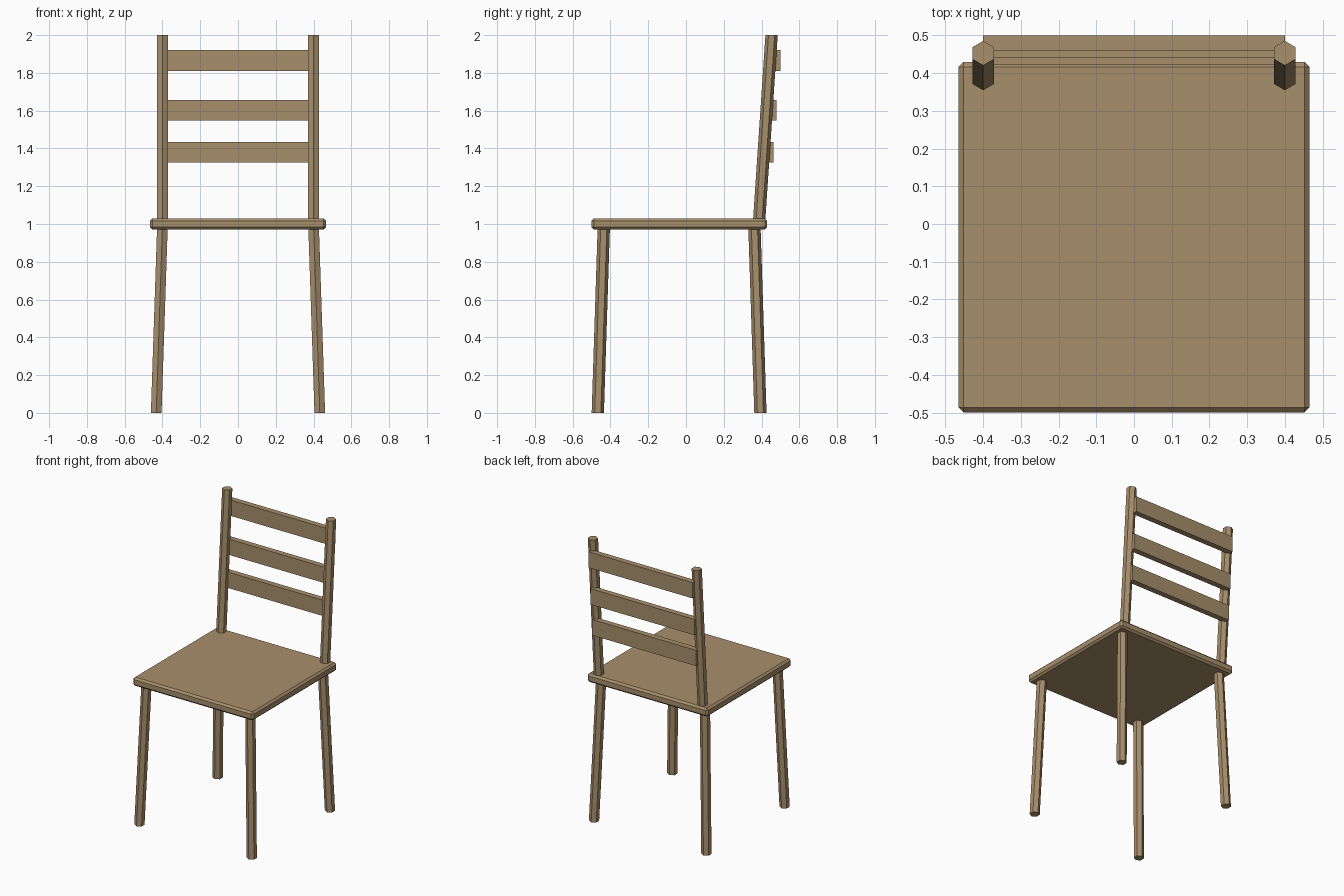
import bpy, bmesh, math

if "Cube" in bpy.data.objects:
    bpy.data.objects.remove(bpy.data.objects["Cube"])

wood = bpy.data.materials.new("light brown wood")
wood.diffuse_color = (0.39, 0.275, 0.148, 1)
wood.use_nodes = True
wood.node_tree.nodes["Principled BSDF"].inputs["Base Color"].default_value = wood.diffuse_color


def finish(name, bm):
    bmesh.ops.recalc_face_normals(bm, faces=bm.faces)
    me = bpy.data.meshes.new(name)
    bm.to_mesh(me)
    bm.free()
    me.materials.append(wood)
    ob = bpy.data.objects.new(name, me)
    bpy.context.collection.objects.link(ob)
    return ob


def box(name, lo, hi):
    bm = bmesh.new()
    bmesh.ops.create_cube(bm, size=1)
    for v in bm.verts:
        v.co = [(a + b) / 2 + c * (b - a) for a, b, c in zip(lo, hi, v.co)]
    return finish(name, bm)


def hex_bar(name, p, q, r=0.0325):
    """Slanted six-sided bar with level ends, corners pointing along y."""
    bm = bmesh.new()
    rings = [[bm.verts.new((c[0] + r * math.sin(math.tau * i / 6),
                            c[1] + r * math.cos(math.tau * i / 6), c[2]))
              for i in range(6)] for c in (p, q)]
    for ring in rings:
        bm.faces.new(ring)
    for i in range(6):
        j = (i + 1) % 6
        bm.faces.new((rings[0][i], rings[0][j], rings[1][j], rings[1][i]))
    return finish(name, bm)


# Seat with chamfered edges
seat = box("seat", (-0.465, -0.5, 0.97), (0.465, 0.43, 1.03))
bevel = seat.modifiers.new("chamfer", 'BEVEL')
bevel.width = 0.013
bevel.segments = 1

# Splayed legs and leaning back posts
for s, side in ((-1, "left"), (1, "right")):
    hex_bar(f"front_leg_{side}", (s * 0.433, -0.467, 0), (s * 0.4, -0.435, 0.99))
    hex_bar(f"back_leg_{side}", (s * 0.433, 0.394, 0), (s * 0.4, 0.362, 0.99))
    hex_bar(f"back_post_{side}", (s * 0.4, 0.386, 1.0), (s * 0.4, 0.453, 2.0))

# Back slats, stepping backwards with the lean
for name, y, z in (("lower", 0.442, 1.38), ("middle", 0.46, 1.602), ("upper", 0.48, 1.866)):
    box(f"{name}_slat", (-0.4, y - 0.02, z - 0.055), (0.4, y + 0.02, z + 0.055))
